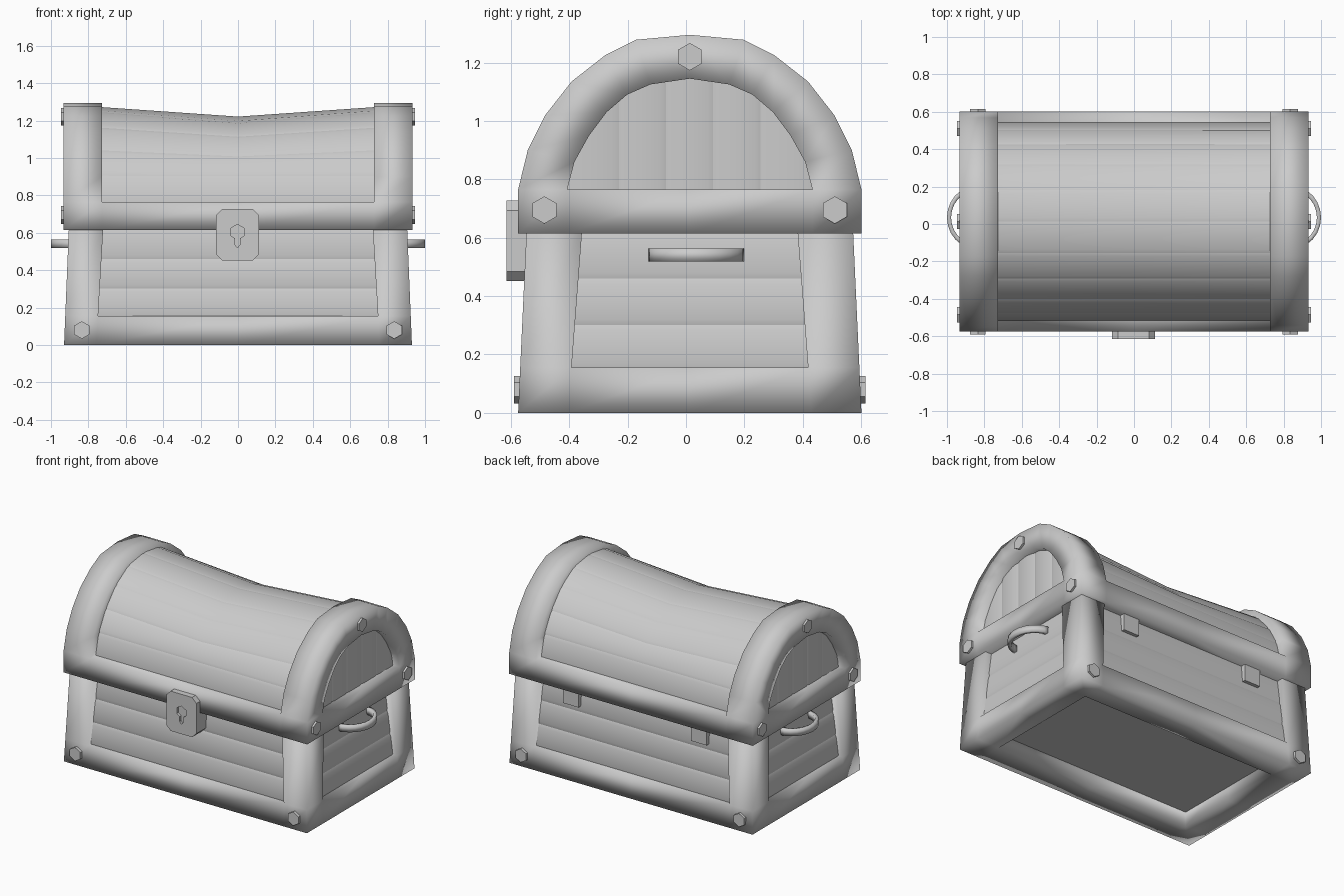
import bpy, bmesh
from math import radians, sin, cos, pi
from mathutils import Vector

if "Cube" in bpy.data.objects:
    bpy.data.objects.remove(bpy.data.objects["Cube"])

YC = 0.013  # depth centre of the chest body


def make(name, verts, faces, angle=180):
    me = bpy.data.meshes.new(name)
    me.from_pydata(verts, [], faces)
    bm = bmesh.new()
    bm.from_mesh(me)
    bmesh.ops.recalc_face_normals(bm, faces=bm.faces[:])
    for f in bm.faces:
        f.smooth = angle > 0
    for e in bm.edges:
        if len(e.link_faces) == 2 and e.calc_face_angle(0) > radians(angle):
            e.smooth = False
    bm.to_mesh(me)
    bm.free()
    ob = bpy.data.objects.new(name, me)
    bpy.context.collection.objects.link(ob)
    return ob


def solid(name, cells, angle=180):
    """Fuse six-sided cells: shared walls vanish, corners are welded."""
    index, verts, faces = {}, [], {}
    for cell in cells:
        ids = []
        for p in cell:
            k = tuple(round(c, 4) for c in p)
            if k not in index:
                index[k] = len(verts)
                verts.append(k)
            ids.append(index[k])
        for f in ((0, 1, 2, 3), (4, 5, 6, 7), (0, 1, 5, 4), (1, 2, 6, 5), (2, 3, 7, 6), (3, 0, 4, 7)):
            quad = [ids[i] for i in f]
            key = frozenset(quad)
            if key in faces:
                del faces[key]
            else:
                faces[key] = quad
    return make(name, verts, list(faces.values()), angle)


def grid_cell(xs, ys, i, j, z0, z1):
    out = []
    for z in (z0, z1):
        for a, b in ((0, 0), (1, 0), (1, 1), (0, 1)):
            out.append((xs(i + a, z), ys(j + b, z), z))
    return out


def ring(xs, ys, z0, z1, corners=False):
    cells = []
    for i in range(4):
        for j in range(4):
            ex, ey = i in (0, 3), j in (0, 3)
            if (ex and ey) if corners else (ex or ey):
                cells.append(grid_cell(xs, ys, i, j, z0, z1))
    return cells


def plank(name, line_a, line_b, thick=0.04, groove=0.006):
    """Board between two edge lines, with eased long edges."""
    verts, faces = [], []
    along = Vector(line_a[-1]) - Vector(line_a[0])
    for a, b in zip(line_a, line_b):
        a, b = Vector(a), Vector(b)
        n = along.cross(b - a).normalized()
        if n.dot((a + b) / 2 - Vector((0, YC, 0.5))) < 0:
            n = -n
        verts += [a - n * thick, a - n * groove, a.lerp(b, .12), a.lerp(b, .88), b - n * groove, b - n * thick]
    m = len(line_a)
    for s in range(m - 1):
        for k in range(6):
            l = (k + 1) % 6
            faces.append((s * 6 + k, s * 6 + l, s * 6 + 6 + l, s * 6 + 6 + k))
    faces += [tuple(range(6)), tuple(range(m * 6 - 6, m * 6))]
    return make(name, verts, faces, 45)


def prism(name, pts, y0, y1):
    n = len(pts)
    verts = [(x, y, z) for y in (y0, y1) for x, z in pts]
    faces = [(i, (i + 1) % n, n + (i + 1) % n, n + i) for i in range(n)]
    return make(name, verts, faces + [tuple(range(n)), tuple(range(n, 2 * n))], 0)


# tapered body frame: bottom rails and corner posts
def bx(i, z):
    X, x = .93 - .041 * z, .757 - .058 * z
    return (-X, -x, 0, x, X)[i]


def by(j, z):
    Y, y = .588 - .046 * z, .417 - .077 * z
    return YC + (-Y, -y, 0, y, Y)[j]


solid("body_frame", ring(bx, by, 0, .155) + ring(bx, by, .155, .63, True))

# lid frame: rails plus the two end arches
def lx(i, z):
    return (-.932, -.728, 0, .728, .932)[i]


def ly(j, z):
    return YC + (-.588, -.42, 0, .42, .588)[j]


def mirrored(half):
    return half + [(-y, z) for y, z in reversed(half[:-1])]


outer = mirrored([(-.588, .765), (-.555, .9), (-.495, 1.02), (-.405, 1.135), (-.29, 1.225), (-.185, 1.278), (0, 1.295)])
inner = mirrored([(-.42, .765), (-.395, .86), (-.345, .95), (-.285, 1.03), (-.215, 1.09), (-.135, 1.125), (0, 1.145)])
cells = ring(lx, ly, .615, .765)
for x0, x1 in ((-.932, -.728), (.728, .932)):
    for k in range(len(outer) - 1):
        loop = (outer[k], outer[k + 1], inner[k + 1], inner[k])
        cells.append([(x, YC + y, z) for x in (x0, x1) for y, z in loop])
solid("lid_frame", cells)

# body planks on all four sides
seams = [.145, .302, .46, .635]
for s in (-1, 1):
    for k in range(3):
        fb = [[(x, YC + s * (.57 - .093 * z), z) for x in (-.8, .8)] for z in seams[k:k + 2]]
        plank("body_long_plank", *fb)
        lr = [[(s * (.905 - .078 * z), YC + y, z) for y in (-.47, .47)] for z in seams[k:k + 2]]
        plank("body_end_plank", *lr)

# curved lid planks, sagging at the middle (y, z, sag)
half = [(-.533, .75, 0), (-.495, .907, 0), (-.418, 1.045, .033), (-.308, 1.168, .05), (-.17, 1.252, .058), (0, 1.277, .052)]
prof = half + [(-y, z, d) for y, z, d in reversed(half[:-1])]
lines = [[(-.76, YC + y, z), (0, YC + y, z - d), (.76, YC + y, z)] for y, z, d in prof]
for a, b in zip(lines, lines[1:]):
    plank("lid_plank", a, b)

# upright planks closing the lid ends
edges = [-.43, -.243, -.082, .08, .242, .43]
tops = [1.07, 1.15, 1.2, 1.15, 1.07]
for s in (-1, 1):
    for k in range(5):
        a, b = [[(s * .885, YC + y, z) for z in (.72, tops[k])] for y in edges[k:k + 2]]
        plank("lid_end_plank", a, b)

# floor
bpy.ops.mesh.primitive_cube_add(size=1, location=(0, YC, .11))
floor = bpy.context.object
floor.name = "floor"
floor.scale = (1.6, .92, .03)

# lock with a sunken keyhole
c = .033
x0, x1, z0, z1 = -.118, .112, .452, .727
lock = prism("lock", [(x0 + c, z0), (x1 - c, z0), (x1, z0 + c), (x1, z1 - c), (x1 - c, z1),
                      (x0 + c, z1), (x0, z1 - c), (x0, z0 + c)], -.615, -.5)
right = [(.035, .625), (.035, .585), (.013, .57), (.013, .535)]
key = [(0, .645)] + right + [(0, .52)] + [(-x, z) for x, z in reversed(right)]
cutter = prism("keyhole_cutter", [(x - .003, z) for x, z in key], -.65, -.598)
cutter.hide_render = True
cutter.hide_set(True)
mod = lock.modifiers.new("keyhole", "BOOLEAN")
mod.object = cutter
mod.operation = "DIFFERENCE"
mod.solver = "EXACT"

# hinges on the back
for s in (-1, 1):
    x = s * .49
    prism("hinge", [(x - .06, .5), (x + .06, .5), (x + .06, .65), (x - .06, .65)], .5, .56)


# hexagonal bolts
def bolt(loc, rot):
    bpy.ops.mesh.primitive_cylinder_add(vertices=6, radius=.047, depth=.06, location=loc, rotation=rot)
    bpy.context.object.name = "bolt"


for s in (-1, 1):
    for y in (-.56, .585):
        bolt((s * .835, y, .08), (pi / 2, 0, 0))
    for y, z in ((YC, 1.22), (-.485, .695), (.51, .695)):
        bolt((s * .916, y, z), (pi / 2, 0, pi / 2))

# looped side handles
for s in (-1, 1):
    pts = []
    for k in range(13):
        t = -pi / 2 + pi * k / 12
        pts.append([(s * (.85 + rx * cos(t)), .035 + ry * sin(t)) for rx, ry in ((.15, .165), (.128, .14))])
    cells = []
    for p, q in zip(pts, pts[1:]):
        loop = (p[0], q[0], q[1], p[1])
        cells.append([(x, y, z) for z in (.518, .563) for x, y in loop])
    solid("handle", cells)
